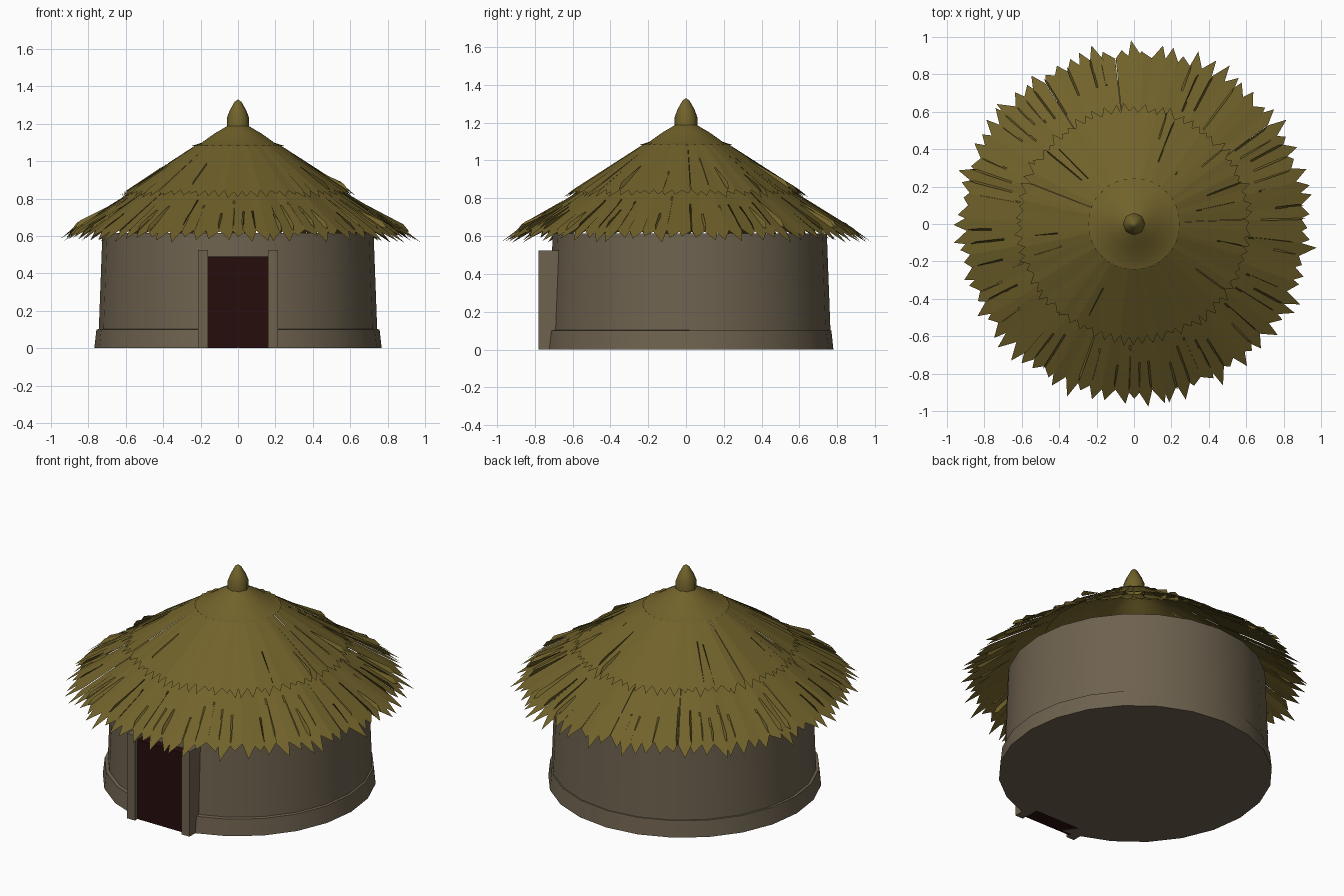
import bpy, bmesh, math, random
from math import cos, sin, pi

cube = bpy.data.objects.get("Cube")
if cube:
    bpy.data.objects.remove(cube, do_unlink=True)
random.seed(4)


def material(name, rgb):
    m = bpy.data.materials.new(name)
    m.use_nodes = True
    m.diffuse_color = (*rgb, 1)
    m.node_tree.nodes["Principled BSDF"].inputs["Base Color"].default_value = (*rgb, 1)
    return m


MUD = material("mud_plaster", (0.155, 0.122, 0.078))
THATCH = material("dry_thatch", (0.165, 0.122, 0.024))
DARK = material("dark_doorway", (0.02, 0.004, 0.004))


def finish(name, bm, mat, smooth=0):
    mesh = bpy.data.meshes.new(name)
    bm.to_mesh(mesh)
    bm.free()
    mesh.materials.append(mat)
    ob = bpy.data.objects.new(name, mesh)
    bpy.context.collection.objects.link(ob)
    if smooth:
        bpy.ops.object.select_all(action='DESELECT')
        ob.select_set(True)
        bpy.context.view_layer.objects.active = ob
        bpy.ops.object.shade_smooth_by_angle(angle=math.radians(smooth))
    return ob


def lathe(name, profile, sides, mat, centre_y=0, ragged=0, smooth=35):
    """Spin an (r, z) profile; ragged makes the first ring zigzag."""
    bm = bmesh.new()
    rings = []
    for k, (r, z) in enumerate(profile):
        ring = []
        for i in range(sides):
            a = 2 * pi * i / sides
            rr = r + (ragged * (-1) ** i if k == 0 else 0)
            ring.append(bm.verts.new((rr * cos(a), centre_y + rr * sin(a), z)))
        rings.append(ring)
    for low, high in zip(rings, rings[1:]):
        for i in range(sides):
            j = (i + 1) % sides
            bm.faces.new((low[i], low[j], high[j], high[i]))
    bmesh.ops.remove_doubles(bm, verts=bm.verts, dist=0.0005)
    return finish(name, bm, mat, smooth)


def box(name, x0, x1, y0, y1, z0, z1, mat):
    bm = bmesh.new()
    bmesh.ops.create_cube(bm, size=1)
    for v in bm.verts:
        v.co = (x1 if v.co.x > 0 else x0, y1 if v.co.y > 0 else y0, z1 if v.co.z > 0 else z0)
    return finish(name, bm, mat)


def straw(bm, angle, half, top, root, tip, roll):
    """One pointed bundle of straw; roll lifts one edge and drops the other."""
    def p(rz, da, dz=0.0):
        a = angle + da
        return bm.verts.new((rz[0] * cos(a), rz[0] * sin(a), rz[1] + dz))
    bm.faces.new((p(top, -half), p(root, -half, -roll), p(tip, random.uniform(-half, half) * 0.6),
                  p(root, half, roll), p(top, half)))


def thatch(name, count, top, root, tip, jitter, loose):
    bm = bmesh.new()
    step = 2 * pi / count
    for i in range(count):
        a = step * (i + random.uniform(-0.12, 0.12))
        s = random.uniform(-jitter, jitter)
        end = (tip[0] + 1.6 * s, tip[1] - 0.9 * s)
        straw(bm, a, step * 0.58, top, root, end, random.uniform(-0.3, 0.3) * jitter)
        # steep loose stalks standing out of the layer
        if random.random() < loose:
            t = random.uniform(0.3, 0.7)
            start = [u + (v - u) * t for u, v in zip(top, root)]
            near = [u + (v - u) * random.uniform(0.75, 1) for u, v in zip(start, root)]
            straw(bm, a + step / 2, step * 0.09, (start[0], start[1] + 0.004),
                  (near[0], near[1] + 0.007), (near[0] + 0.03, near[1] - 0.015),
                  random.choice((-1, 1)) * 0.016)
    return finish(name, bm, THATCH)


# Round wall with a projecting footing
lathe("footing", [(0, 0), (0.768, 0), (0.757, 0.1), (0.725, 0.105)], 24, MUD, 0.012)
lathe("wall", [(0.745, 0.08), (0.725, 0.615), (0.67, 0.615), (0.67, 0.02)], 24, MUD, 0.02)

# Doorway between two posts
box("doorway", -0.16, 0.16, -0.755, -0.66, 0, 0.49, DARK)
for side, x in (("right", -0.187), ("left", 0.187)):
    box(side + "_door_post", x - 0.027, x + 0.027, -0.78, -0.66, 0, 0.525, MUD)

# Two tiers of thatch
thatch("lower_thatch", 84, (0.5, 0.88), (0.89, 0.632), (0.955, 0.583), 0.022, 0.55)
thatch("upper_thatch", 76, (0.225, 1.086), (0.595, 0.845), (0.635, 0.815), 0.013, 0.12)

# Peak cap and finial
lathe("roof_cap", [(0.242, 1.082), (0.195, 1.098), (0.125, 1.148), (0.05, 1.192)], 64, THATCH, 0, 0.005)
lathe("finial", [(0.06, 1.17), (0.06, 1.23), (0.045, 1.27), (0.018, 1.318), (0, 1.33)], 8, THATCH, 0, 0, 50)
